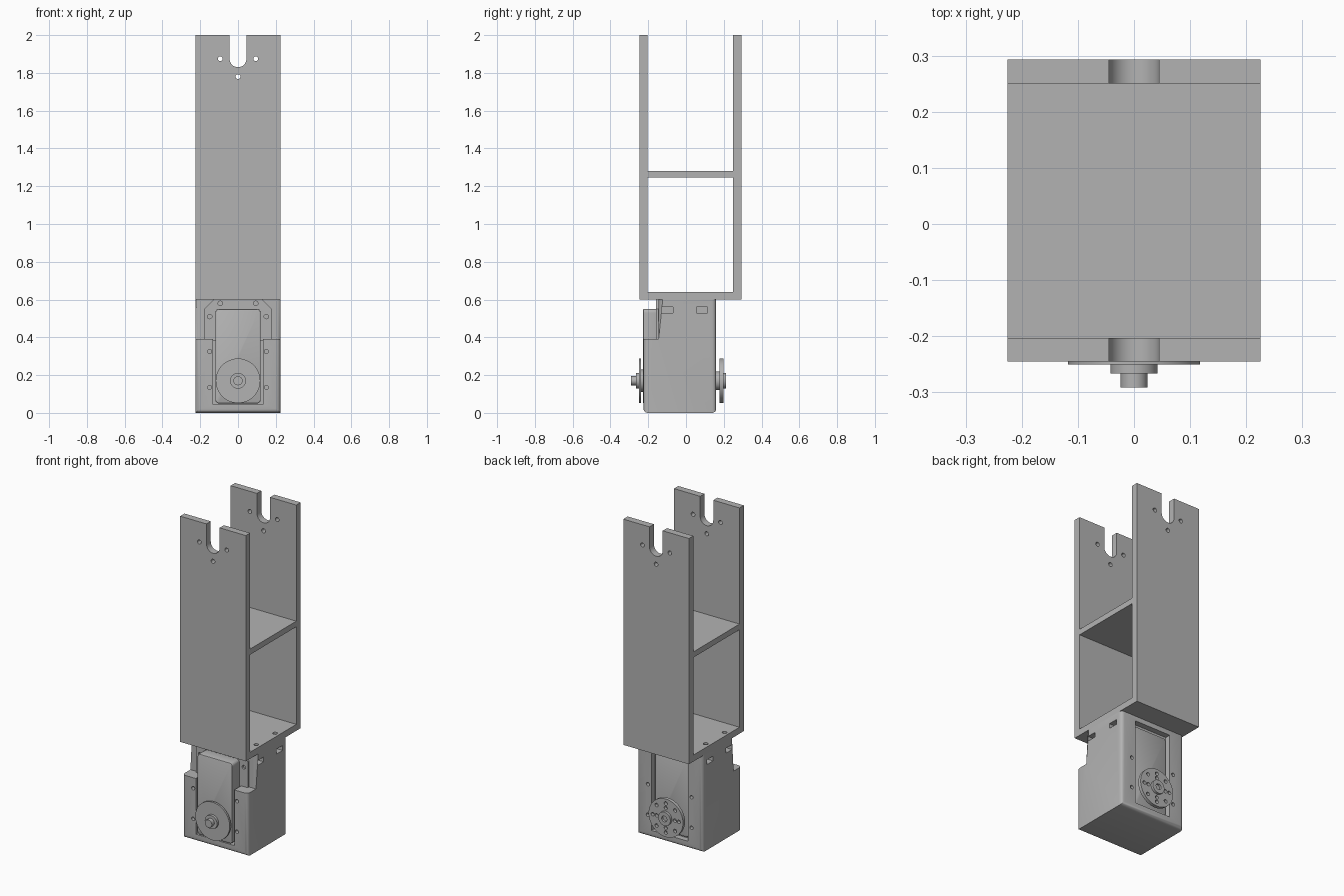
import bpy, bmesh, math
from mathutils import Matrix, Vector

if "Cube" in bpy.data.objects:
    bpy.data.objects.remove(bpy.data.objects["Cube"])

grey = bpy.data.materials.new("plain grey")
grey.use_nodes = True
grey.diffuse_color = (0.45, 0.45, 0.45, 1)
grey.node_tree.nodes["Principled BSDF"].inputs["Base Color"].default_value = (0.45, 0.45, 0.45, 1)


def finish(name, bm):
    bmesh.ops.recalc_face_normals(bm, faces=bm.faces)
    mesh = bpy.data.meshes.new(name)
    bm.to_mesh(mesh)
    bm.free()
    mesh.materials.append(grey)
    obj = bpy.data.objects.new(name, mesh)
    bpy.context.collection.objects.link(obj)
    return obj


def add_box(bm, x, y, z):
    """Box from (low, high) pairs."""
    size = Vector((x[1] - x[0], y[1] - y[0], z[1] - z[0]))
    mid = Vector((x[0] + x[1], y[0] + y[1], z[0] + z[1])) / 2
    bmesh.ops.create_cube(bm, size=1, matrix=Matrix.Translation(mid) @ Matrix.Diagonal(size.to_4d()))


def add_rod(bm, r, a, b, segments=16):
    """Cylinder of radius r from point a to point b."""
    a, b = Vector(a), Vector(b)
    turn = Vector((0, 0, 1)).rotation_difference(b - a).to_matrix().to_4x4()
    bmesh.ops.create_cone(bm, cap_ends=True, segments=segments, radius1=r, radius2=r,
                          depth=(b - a).length, matrix=Matrix.Translation((a + b) / 2) @ turn)


def extrude_profile(name, points, vec):
    bm = bmesh.new()
    face = bm.faces.new([bm.verts.new(p) for p in points])
    new = bmesh.ops.extrude_face_region(bm, geom=[face])["geom"]
    bmesh.ops.translate(bm, vec=vec, verts=[v for v in new if isinstance(v, bmesh.types.BMVert)])
    return finish(name, bm)


def round_edges(obj, width, rule, segments=4):
    bm = bmesh.new()
    bm.from_mesh(obj.data)
    edges = [e for e in bm.edges if rule(e.verts[0].co, e.verts[1].co)]
    bmesh.ops.bevel(bm, geom=edges, offset=width, segments=segments, profile=0.5, affect="EDGES")
    bm.to_mesh(obj.data)
    bm.free()


def select(obj):
    bpy.ops.object.select_all(action="DESELECT")
    obj.select_set(True)
    bpy.context.view_layer.objects.active = obj


def cut(obj, fill):
    """Subtract each solid that fill adds to an empty mesh."""
    bm = bmesh.new()
    fill(bm)
    tool = finish("cutter", bm)
    tool.hide_render = True
    mod = obj.modifiers.new("cut", "BOOLEAN")
    mod.operation, mod.solver, mod.object = "DIFFERENCE", "EXACT", tool
    mod.use_self = True
    select(obj)
    bpy.ops.object.modifier_apply(modifier=mod.name)
    bpy.data.objects.remove(tool)


def smooth(obj):
    select(obj)
    bpy.ops.object.shade_smooth_by_angle(angle=math.radians(35))


W = 0.225      # half width of bracket and holder
HORN_Z = 0.17  # height of the turning axis


# Long bracket plates with a round-bottomed slot
def bracket_plate(name, y0, y1):
    arc = [(0.045 * math.cos(t), y0, 1.875 - 0.045 * math.sin(t))
           for t in [math.pi * i / 16 for i in range(17)]]
    points = [(W, y0, 0.6), (W, y0, 2), (0.045, y0, 2)] + arc + [(-0.045, y0, 2), (-W, y0, 2), (-W, y0, 0.6)]
    plate = extrude_profile(name, points, (0, y1 - y0, 0))

    def holes(bm):
        for x, z in ((-0.094, 1.875), (0.094, 1.875), (0, 1.78)):
            add_rod(bm, 0.013, (x, y0 - 0.02, z), (x, y1 + 0.02, z))
    cut(plate, holes)
    smooth(plate)


bracket_plate("front_plate", -0.245, -0.203)
bracket_plate("back_plate", 0.25, 0.293)


# Cross pieces of the bracket
def shelf(name, z0, z1):
    bm = bmesh.new()
    add_box(bm, (-W, W), (-0.203, 0.25), (z0, z1))
    return finish(name, bm)


def bolt_holes(bm):
    for x in (-0.195, 0.195):
        for y in (-0.1, 0.085):
            add_rod(bm, 0.014, (x, y, 0.54), (x, y, 0.7))


shelf("middle_shelf", 1.245, 1.28)
floor = shelf("floor_plate", 0.6, 0.64)
cut(floor, bolt_holes)
smooth(floor)

# Motor holder with a stepped front
step = [(-0.225, 0), (0.16, 0), (0.16, 0.6), (-0.145, 0.6), (-0.145, 0.39), (-0.225, 0.39)]
holder = extrude_profile("motor_holder", [(-W, y, z) for y, z in step], (2 * W, 0, 0))
round_edges(holder, 0.022, lambda a, b: abs(a.z - b.z) > 0.1 and abs(a.y - b.y) < 0.01
            or a.z + b.z < 0.01 and abs(a.x - b.x) > 0.1)


def holder_pockets(bm):
    add_box(bm, (-0.132, 0.132), (-0.3, -0.15), (0.045, 0.45))
    add_box(bm, (-0.125, 0.125), (0.125, 0.3), (0.045, 0.57))


def nut_slots(bm):
    for side in (-1, 1):
        for y in (-0.1, 0.085):
            add_box(bm, sorted((side * 0.165, side * 0.3)), (y - 0.03, y + 0.03), (0.53, 0.56))


def holder_screws(bm):
    for x in (-0.15, 0.15):
        for z in (0.135, 0.325):
            add_rod(bm, 0.011, (x, -0.3, z), (x, -0.18, z))
            add_rod(bm, 0.011, (x, 0.13, z), (x, 0.3, z))


for job in (holder_pockets, nut_slots, holder_screws):
    cut(holder, job)
smooth(holder)

# Mounting flange of the motor, with clipped upper corners
flange_side = [(0.178, 0.38), (0.178, 0.55), (0.13, 0.6)]
outline = flange_side + [(-x, z) for x, z in reversed(flange_side)]
flange = extrude_profile("motor_flange", [(x, -0.158, z) for x, z in outline], (0, 0.018, 0))


def flange_screws(bm):
    for x, z in ((0.15, 0.51), (0.094, 0.58)):
        for side in (-1, 1):
            add_rod(bm, 0.012, (side * x, -0.2, z), (side * x, -0.144, z))


cut(flange, flange_screws)
smooth(flange)


# Motor case, front cover and back cover
def case(name, half, y, z, bevel):
    bm = bmesh.new()
    add_box(bm, (-half, half), y, z)
    obj = finish(name, bm)
    round_edges(obj, bevel, lambda a, b: abs(a.y - b.y) > 0.01)
    round_edges(obj, 0.006, lambda a, b: min(a.y, b.y) < y[0] + 0.001
                or max(a.y, b.y) > y[1] - 0.001, 2)
    smooth(obj)


case("motor_front_cover", 0.12, (-0.228, -0.14), (0.05, 0.55), 0.018)
case("motor_back_cover", 0.115, (0.11, 0.14), (0.055, 0.55), 0.018)


# Turned discs on the motor axis
def turned(name, steps):
    """Stack of coaxial (radius, y0, y1) cylinders."""
    bm = bmesh.new()
    for r, y0, y1 in steps:
        add_rod(bm, r, (0, y0, HORN_Z), (0, y1, HORN_Z), 48)
    return finish(name, bm)


idler = turned("front_idler_disc", [(0.118, -0.25, -0.238), (0.06, -0.238, -0.226),
                                    (0.042, -0.266, -0.25), (0.024, -0.291, -0.266)])
smooth(idler)

hub = turned("back_horn_hub", [(0.05, 0.138, 0.178), (0.042, 0.196, 0.213)])
horn = turned("back_horn", [(0.118, 0.178, 0.198)])


def horn_holes(bm):
    for count, ring, r in ((8, 0.09, 0.011), (4, 0.062, 0.011)):
        for i in range(count):
            t = 2 * math.pi * i / count
            x, z = ring * math.cos(t), HORN_Z + ring * math.sin(t)
            add_rod(bm, r, (x, 0.15, z), (x, 0.25, z))


def hub_bore(bm):
    add_rod(bm, 0.018, (0, 0.2, HORN_Z), (0, 0.25, HORN_Z))


cut(horn, horn_holes)
cut(hub, hub_bore)
smooth(horn)
smooth(hub)
